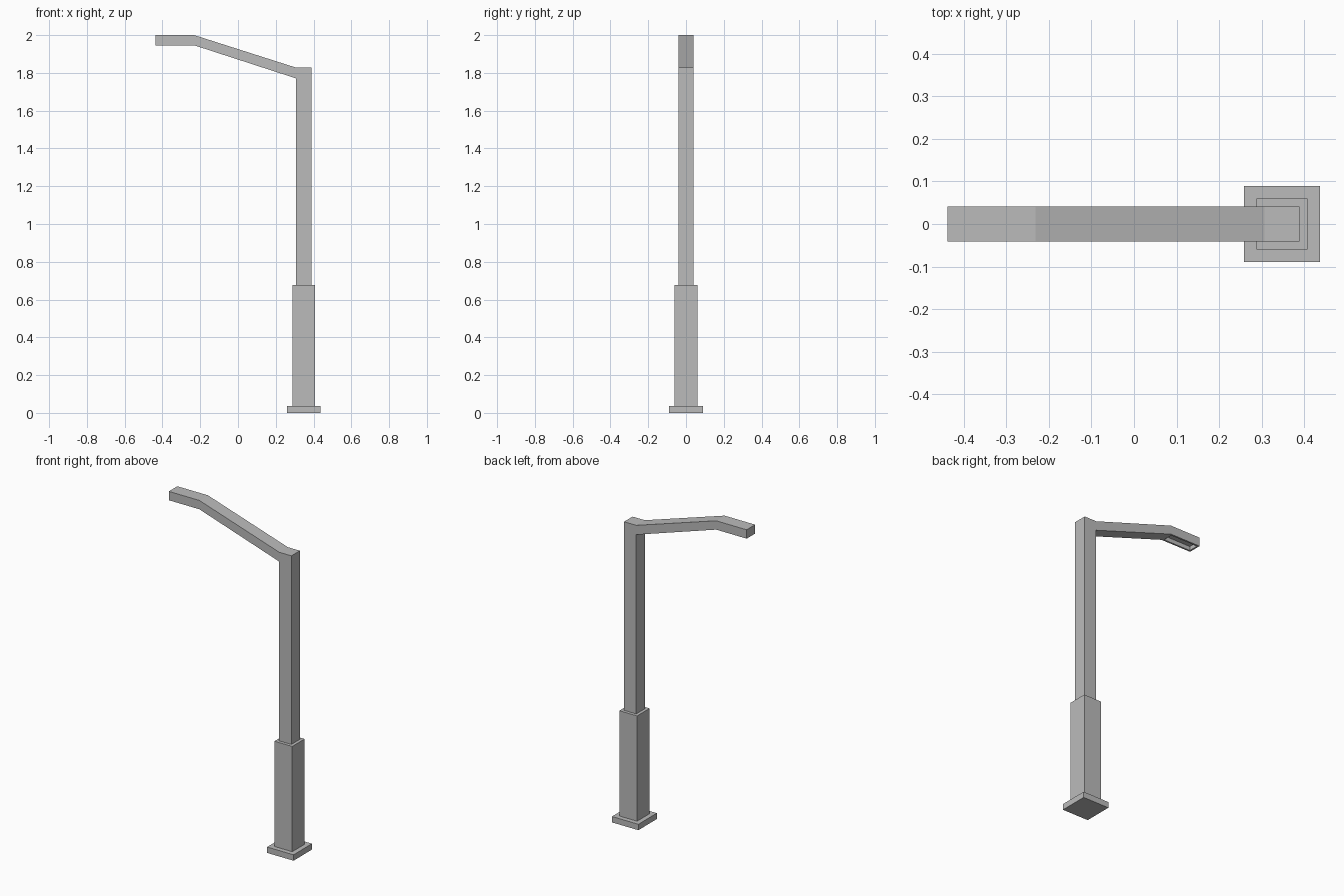
import bpy
import bmesh
from mathutils import Vector

cube = bpy.data.objects.get("Cube")
if cube:
    bpy.data.objects.remove(cube, do_unlink=True)

grey = bpy.data.materials.new("grey metal")
grey.use_nodes = True
colour = (0.5, 0.5, 0.5, 1)
grey.diffuse_color = colour
grey.node_tree.nodes["Principled BSDF"].inputs["Base Color"].default_value = colour

POLE_X = 0.348


def finish(name, bm):
    bmesh.ops.recalc_face_normals(bm, faces=bm.faces)
    mesh = bpy.data.meshes.new(name)
    bm.to_mesh(mesh)
    bm.free()
    mesh.materials.append(grey)
    obj = bpy.data.objects.new(name, mesh)
    bpy.context.collection.objects.link(obj)
    return obj


def box(name, half, bottom, top):
    bm = bmesh.new()
    bmesh.ops.create_cube(bm, size=1)
    for v in bm.verts:
        v.co = Vector((POLE_X + v.co.x * 2 * half, v.co.y * 2 * half,
                       top if v.co.z > 0 else bottom))
    finish(name, bm)


# Foot plate and sleeve
box("foot_plate", 0.089, 0, 0.036)
box("lower_sleeve", 0.06, 0.036, 0.678)

# Upper pole, bent arm and lamp head in one side profile
profile = [(0.389, 0.678), (0.389, 1.828), (0.307, 1.828), (-0.232, 2.0),
           (-0.438, 2.0), (-0.438, 1.946), (-0.232, 1.946), (0.307, 1.771),
           (0.307, 0.678)]
bm = bmesh.new()
side = bm.faces.new([bm.verts.new((x, -0.041, z)) for x, z in profile])
out = bmesh.ops.extrude_face_region(bm, geom=[side])
verts = [g for g in out["geom"] if isinstance(g, bmesh.types.BMVert)]
bmesh.ops.translate(bm, verts=verts, vec=(0, 0.082, 0))
bmesh.ops.recalc_face_normals(bm, faces=bm.faces)

# Lamp recess under the head
under = [f for f in bm.faces
         if f.normal.z < -0.99 and f.calc_center_median().x < -0.2]
bmesh.ops.inset_region(bm, faces=under, thickness=0.015)
bmesh.ops.translate(bm, verts=list(under[0].verts), vec=(0, 0, 0))
out = bmesh.ops.extrude_discrete_faces(bm, faces=under)
bmesh.ops.translate(bm, verts=list(out["faces"][0].verts), vec=(0, 0, 0.025))
finish("pole_and_lamp_arm", bm)
